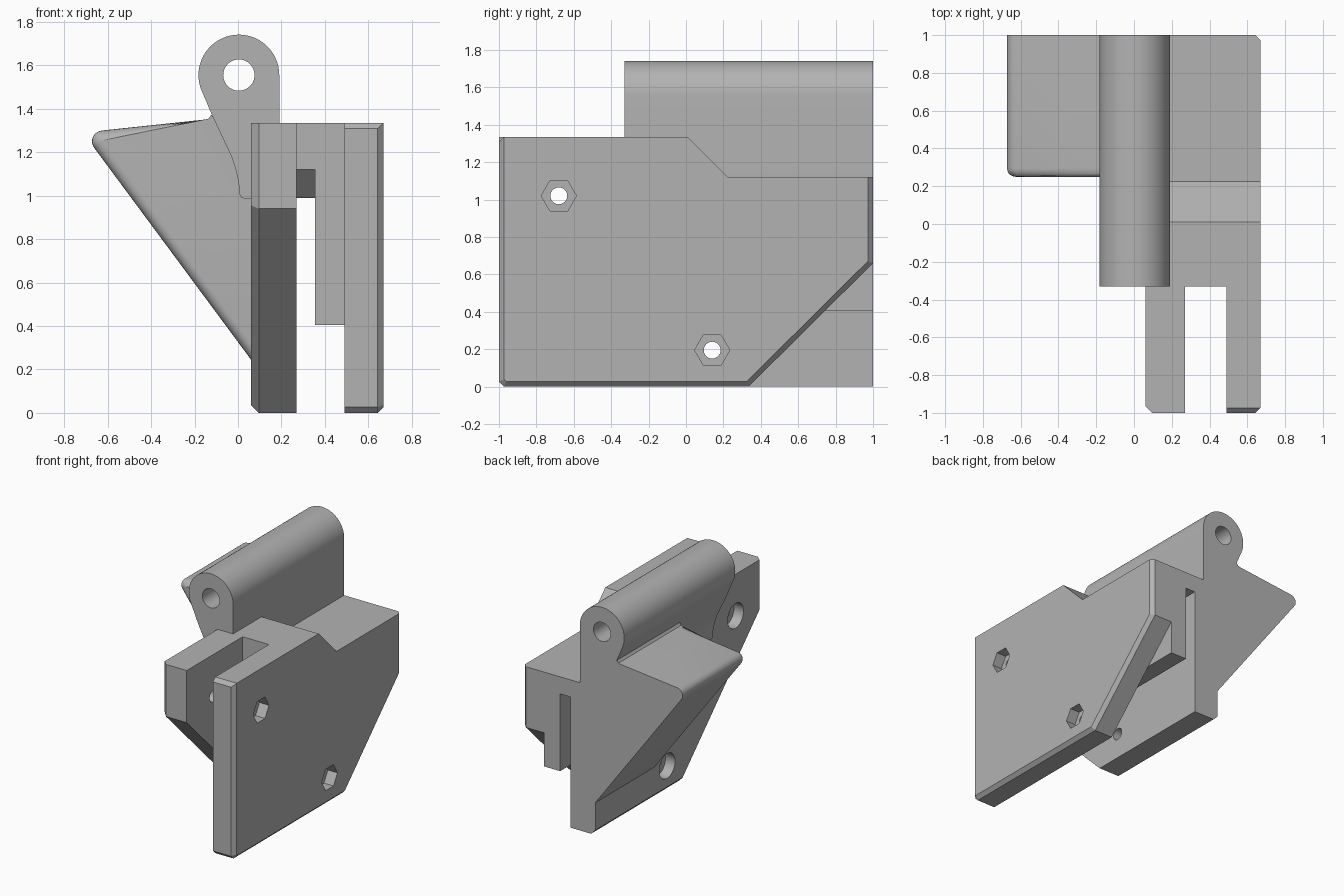
import bpy, bmesh, math
from mathutils import Vector

cube = bpy.data.objects.get("Cube")
if cube:
    bpy.data.objects.remove(cube)

GREY = (0.45, 0.45, 0.45, 1)
grey = bpy.data.materials.new("plain grey")
grey.use_nodes = True
grey.diffuse_color = GREY
grey.node_tree.nodes["Principled BSDF"].inputs["Base Color"].default_value = GREY


def arc(cx, cz, r, start, end, steps):
    angles = [math.radians(start + (end - start) * i / steps) for i in range(steps + 1)]
    return [(cx + r * math.cos(a), cz + r * math.sin(a)) for a in angles]


def prism(name, profile, axis, lo, hi, bevel_rule=None, width=0.0, segments=1):
    """Extrude a profile along x (points are y, z) or y (points are x, z)."""
    def place(p, d):
        return (d, p[0], p[1]) if axis == "x" else (p[0], d, p[1])
    bm = bmesh.new()
    a = [bm.verts.new(place(p, lo)) for p in profile]
    b = [bm.verts.new(place(p, hi)) for p in profile]
    bm.faces.new(a)
    bm.faces.new(b[::-1])
    n = len(a)
    for i in range(n):
        j = (i + 1) % n
        bm.faces.new((a[j], a[i], b[i], b[j]))
    bmesh.ops.recalc_face_normals(bm, faces=bm.faces)
    if bevel_rule:
        edges = [e for e in bm.edges if bevel_rule(*[v.co for v in e.verts])]
        bmesh.ops.bevel(bm, geom=edges, offset=width, segments=segments,
                        profile=0.5, affect="EDGES", clamp_overlap=False)
    mesh = bpy.data.meshes.new(name)
    bm.to_mesh(mesh)
    bm.free()
    mesh.materials.append(grey)
    ob = bpy.data.objects.new(name, mesh)
    bpy.context.collection.objects.link(ob)
    return ob


def activate(ob):
    bpy.ops.object.select_all(action="DESELECT")
    ob.select_set(True)
    bpy.context.view_layer.objects.active = ob


def cut(ob, cutter):
    activate(ob)
    mod = ob.modifiers.new("cut", "BOOLEAN")
    mod.operation = "DIFFERENCE"
    mod.solver = "EXACT"
    mod.object = cutter
    bpy.ops.object.modifier_apply(modifier=mod.name)
    bpy.data.objects.remove(cutter)


def circle(c, r, n):
    return arc(c[0], c[1], r, 0, 360, n)[:-1]


# Shared heights and bolt positions
TOP, LOW = 1.335, 1.12
top_step = [(1, LOW), (0.225, LOW), (0.01, TOP)]
bolts = [(-0.68, 1.02), (0.14, 0.195)]

# Left cheek: sloped lower edge, chamfered rim, hexagonal nut pockets
left_cheek = prism(
    "left_cheek",
    [(-0.973, 0), (0.335, 0), (1, 0.66)] + top_step + [(-0.973, TOP), (-1, TOP - 0.027), (-1, 0.027)],
    "x", 0.49, 0.67,
    lambda p, q: min(p.x, q.x) > 0.6 and (max(p.z, q.z) < LOW - 0.01 or abs(p.y - q.y) < 0.03
                                          and abs(p.z - q.z) > 0.1), 0.027)

# Right cheek: 45 degree nose, chamfered rim, round counterbores
right_cheek = prism(
    "right_cheek",
    [(-1, 0.94), (-0.06, 0), (1, 0)] + top_step + [(-1, TOP)],
    "x", 0.06, 0.27,
    lambda p, q: max(p.x, q.x) < 0.1 and (max(p.y, q.y) < -0.05 or max(p.z, q.z) < 0.01), 0.036)

for bolt in bolts:
    for cheek in (left_cheek, right_cheek):
        cut(cheek, prism("bolt_cutter", circle(bolt, 0.045, 32), "x", -0.1, 0.8))
    cut(left_cheek, prism("nut_cutter", circle(bolt, 0.094, 6), "x", 0.59, 0.8))
    cut(right_cheek, prism("head_cutter", circle(bolt, 0.094, 32), "x", -0.1, 0.14))

# Web joining the cheeks, with a narrow slot under a stepped bridge
prism("web", [(-0.33, 0.405), (1, 0.405)] + top_step + [(-0.33, TOP)], "x", 0.355, 0.49)
prism("slot_bridge",
      [(-0.33, LOW), (0.0, LOW), (0.13, 0.99), (1, 0.99)] + top_step + [(-0.33, TOP)],
      "x", 0.27, 0.355)

# Hinge barrel with its tapering neck
neck_side = [(-0.115, 1.36), (-0.03, 1.18), (-0.01, 1.12), (0.003, 1.06),
             (0.005, 1.01), (0.015, 0.992), (0.035, 0.985), (0.06, 0.985)]
barrel = (0.004, 1.555)
hinge = prism("hinge_barrel",
              [(0.06, LOW), (0.19, LOW)] + arc(*barrel, 0.186, 0, 205, 40) + neck_side,
              "y", -0.33, 1)
cut(hinge, prism("pin_cutter", circle(barrel, 0.072, 40), "y", -1, 2))

# Wedge-shaped gusset with a rounded tip and rounded front rim
tip = arc(-0.622, 1.25, 0.05, 217, 96, 10)
fillet = [(-0.155, 1.35), (-0.135, 1.355), (-0.122, 1.373)]


def rim(p, q):
    on_front = max(p.y, q.y) < 0.3
    tip_side = min(p.x, q.x) < -0.6
    return on_front and tip_side


prism("gusset", [(0.06, 0.245)] + tip + fillet + neck_side,
      "y", 0.25, 1, rim, 0.045, 5)

# Smooth the curved parts, keep the machined edges sharp
for name in ("hinge_barrel", "gusset", "left_cheek", "right_cheek"):
    activate(bpy.data.objects[name])
    bpy.ops.object.shade_smooth_by_angle(angle=math.radians(29))
